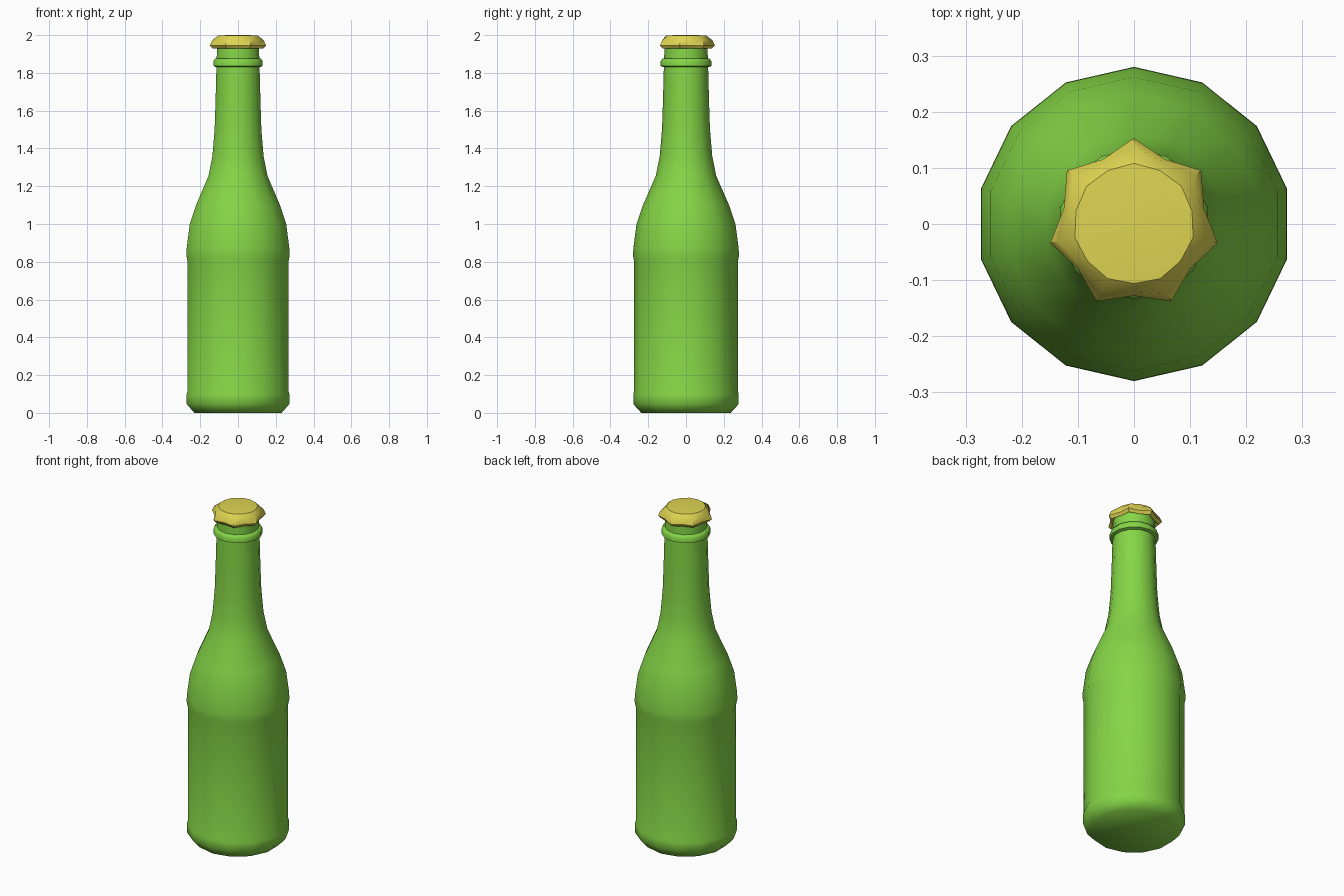
import bpy, bmesh, math

if "Cube" in bpy.data.objects:
    bpy.data.objects.remove(bpy.data.objects["Cube"])

def material(name, rgb):
    m = bpy.data.materials.new(name)
    m.diffuse_color = (*rgb, 1)
    m.use_nodes = True
    m.node_tree.nodes["Principled BSDF"].inputs["Base Color"].default_value = m.diffuse_color
    return m

def lathe(name, rings, mat, sides=14, angle=40):
    """Rings are (radius at even corners, radius at odd corners, z)."""
    bm = bmesh.new()
    loops = []
    for even, odd, z in rings:
        loop = []
        for i in range(sides):
            a = math.pi / 2 + 2 * math.pi * i / sides
            r = odd if i % 2 else even
            loop.append(bm.verts.new((r * math.cos(a), r * math.sin(a), z)))
        loops.append(loop)
    for low, high in zip(loops, loops[1:]):
        for i in range(sides):
            j = (i + 1) % sides
            bm.faces.new((low[i], low[j], high[j], high[i]))
    bm.faces.new(loops[0][::-1])
    bm.faces.new(loops[-1])
    bmesh.ops.recalc_face_normals(bm, faces=bm.faces)
    me = bpy.data.meshes.new(name)
    bm.to_mesh(me)
    bm.free()
    me.materials.append(mat)
    ob = bpy.data.objects.new(name, me)
    bpy.context.collection.objects.link(ob)
    bpy.ops.object.select_all(action='DESELECT')
    ob.select_set(True)
    bpy.context.view_layer.objects.active = ob
    bpy.ops.object.shade_smooth_by_angle(angle=math.radians(angle))
    return ob

green = material("green glass", (0.235, 0.67, 0.062))
yellow = material("yellow metal", (0.74, 0.66, 0.085))

# Bottle: base, slightly recessed label band, shoulder, neck
body = [(0.237, 0), (0.279, 0.047), (0.279, 0.10), (0.274, 0.115),
        (0.274, 0.80), (0.28, 0.83), (0.279, 0.87), (0.262, 1.0),
        (0.228, 1.1), (0.16, 1.255), (0.139, 1.36), (0.127, 1.5),
        (0.122, 1.65), (0.117, 1.84), (0.113, 1.96)]
lathe("bottle", [(r, r, z) for r, z in body], green, angle=50)

# Raised ring around the neck
collar = [(0.112, 1.828), (0.134, 1.836), (0.134, 1.862), (0.124, 1.876), (0.11, 1.878)]
lathe("neck_ring", [(r, r, z) for r, z in collar], green, angle=50)

# Crown cap with seven flared points
lathe("bottle_cap", [(0.112, 0.11, 1.945), (0.136, 0.118, 1.928), (0.153, 0.128, 1.945),
                     (0.139, 0.122, 1.974), (0.108, 0.106, 1.997), (0.06, 0.06, 2.0)],
      yellow, angle=40)
